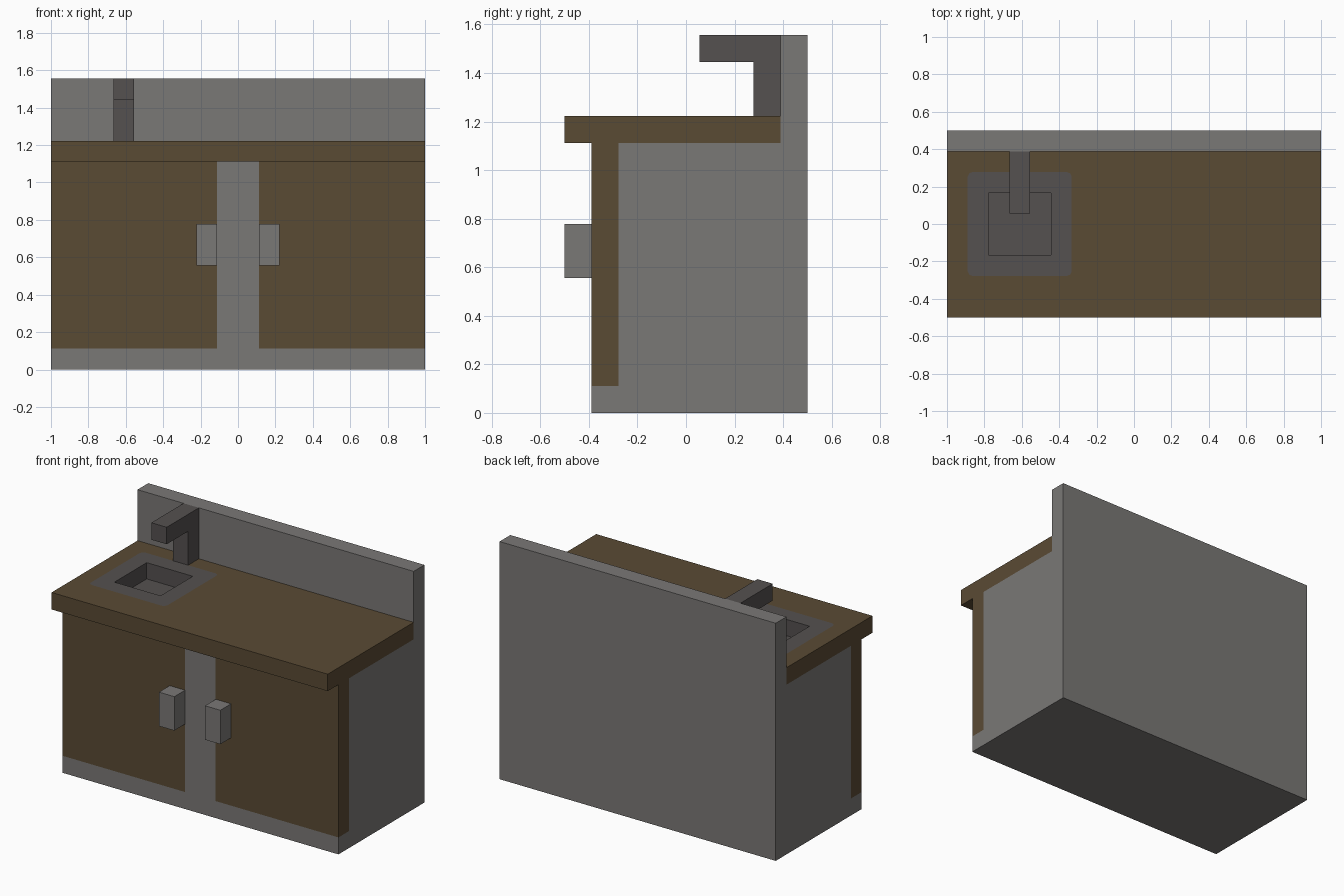
import bpy
import bmesh

cube = bpy.data.objects.get("Cube")
if cube:
    bpy.data.objects.remove(cube, do_unlink=True)

U = 1 / 9  # modular unit: the cabinet is 18 units wide


def material(name, color):
    mat = bpy.data.materials.new(name)
    mat.use_nodes = True
    mat.diffuse_color = (*color, 1)
    mat.node_tree.nodes["Principled BSDF"].inputs["Base Color"].default_value = (*color, 1)
    return mat


grey = material("light grey", (0.195, 0.188, 0.182))
wood = material("brown wood", (0.102, 0.069, 0.034))
metal = material("dark metal", (0.090, 0.082, 0.080))


def extrude_profile(name, points, x0, x1, mat):
    """Extrude a (y, z) outline along x; all sizes in units."""
    bm = bmesh.new()
    face = bm.faces.new([bm.verts.new((x0 * U, y * U, z * U)) for y, z in points])
    new = bmesh.ops.extrude_face_region(bm, geom=[face])["geom"]
    verts = [v for v in new if isinstance(v, bmesh.types.BMVert)]
    bmesh.ops.translate(bm, verts=verts, vec=((x1 - x0) * U, 0, 0))
    bmesh.ops.recalc_face_normals(bm, faces=bm.faces)
    mesh = bpy.data.meshes.new(name)
    bm.to_mesh(mesh)
    bm.free()
    mesh.materials.append(mat)
    obj = bpy.data.objects.new(name, mesh)
    bpy.context.collection.objects.link(obj)
    return obj


def box(name, x, y, z, mat):
    outline = [(y[0], z[0]), (y[1], z[0]), (y[1], z[1]), (y[0], z[1])]
    return extrude_profile(name, outline, x[0], x[1], mat)


def round_upright_edges(obj, radius):
    bm = bmesh.new()
    bm.from_mesh(obj.data)
    upright = [e for e in bm.edges
               if abs(e.verts[0].co.z - e.verts[1].co.z) > 0.5 * U]
    bmesh.ops.bevel(bm, geom=upright, offset=radius, segments=2,
                    profile=0.5, affect='EDGES')
    bm.to_mesh(obj.data)
    bm.free()


def cut(target, cutter):
    """Subtract the cutter from the target, then remove the cutter."""
    cutter.hide_render = True
    mod = target.modifiers.new("cut", 'BOOLEAN')
    mod.operation = 'DIFFERENCE'
    mod.solver = 'EXACT'
    mod.object = cutter
    bpy.context.view_layer.objects.active = target
    bpy.ops.object.modifier_apply(modifier=mod.name)
    bpy.data.objects.remove(cutter, do_unlink=True)


# Cabinet body with plinth and backsplash in one outline
extrude_profile("cabinet_body", [(-3.5, 0), (4.5, 0), (4.5, 14), (3.5, 14),
                                 (3.5, 10), (-2.5, 10), (-2.5, 1), (-3.5, 1)],
                -9, 9, grey)
box("centre_stile", (-1, 1), (-3.5, -2.5), (1, 10), grey)

# Doors and handles, mirrored about the centre
for side, s in (("left", 1), ("right", -1)):
    box(side + "_door", sorted((s, 9 * s)), (-3.5, -2.5), (1, 10), wood)
    box(side + "_handle", sorted((s, 2 * s)), (-4.5, -3.5), (5, 7), grey)

# Worktop with an opening for the sink
worktop = box("worktop", (-9, 9), (-4.5, 3.5), (10, 11), wood)
opening = box("sink_opening", (-8, -3), (-2.5, 2.5), (9.5, 11.5), wood)
round_upright_edges(opening, 0.025)
cut(worktop, opening)

# Sink with a square basin, flush with the worktop
sink = box("sink", (-8, -3), (-2.5, 2.5), (10, 11), metal)
round_upright_edges(sink, 0.025)
cut(sink, box("basin_cutter", (-7, -4), (-1.5, 1.5), (10.04, 11.5), metal))

# Tap: post and spout in one outline
extrude_profile("tap", [(2.5, 11), (3.5, 11), (3.5, 14), (0.5, 14),
                        (0.5, 13), (2.5, 13)], -6, -5, metal)
